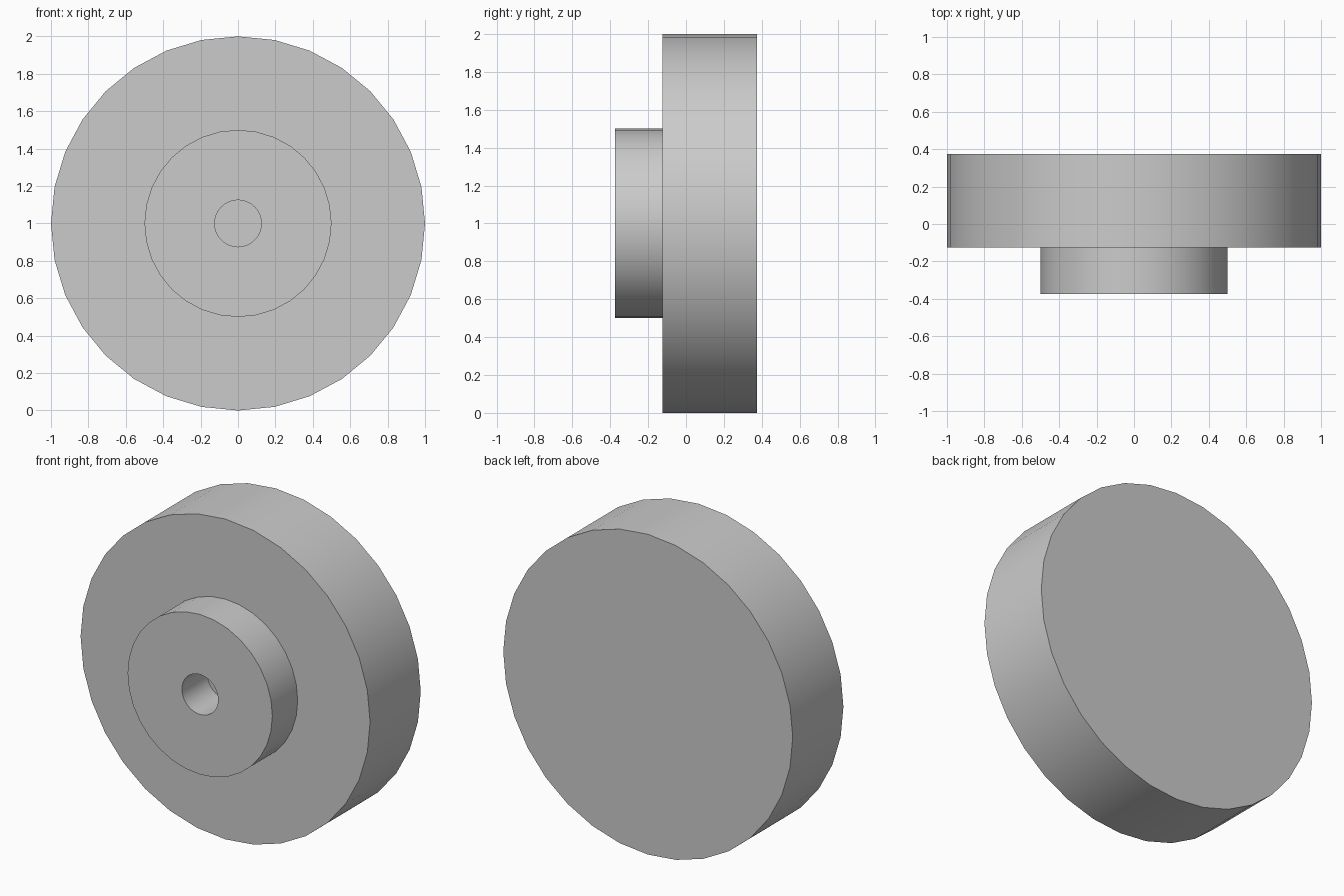
import bpy, bmesh, math

if "Cube" in bpy.data.objects:
    bpy.data.objects.remove(bpy.data.objects["Cube"])

SIDES = 32
CENTRE_Z = 1.0


def lathe(name, profile):
    """Revolve (radius, y) points around the y axis; the end rings are capped."""
    bm = bmesh.new()
    rings = []
    for r, y in profile:
        rings.append([bm.verts.new((r * math.sin(2 * math.pi * i / SIDES), y,
                                    CENTRE_Z + r * math.cos(2 * math.pi * i / SIDES)))
                      for i in range(SIDES)])
    for a, b in zip(rings, rings[1:]):
        for i in range(SIDES):
            j = (i + 1) % SIDES
            bm.faces.new((a[i], a[j], b[j], b[i]))
    bm.faces.new(rings[0])
    bm.faces.new(rings[-1])
    bmesh.ops.recalc_face_normals(bm, faces=bm.faces)
    mesh = bpy.data.meshes.new(name)
    bm.to_mesh(mesh)
    bm.free()
    obj = bpy.data.objects.new(name, mesh)
    bpy.context.collection.objects.link(obj)
    bpy.ops.object.select_all(action='DESELECT')
    obj.select_set(True)
    bpy.context.view_layer.objects.active = obj
    bpy.ops.object.shade_smooth_by_angle(angle=math.radians(30))
    return obj


# Wheel with stepped hub: blind bore floor, bore wall, hub face, hub side, disc face, rim, back
lathe("wheel_with_hub", [
    (0.125, -0.125), (0.125, -0.375),
    (0.5, -0.375), (0.5, -0.125),
    (1.0, -0.125), (1.0, 0.375),
])
